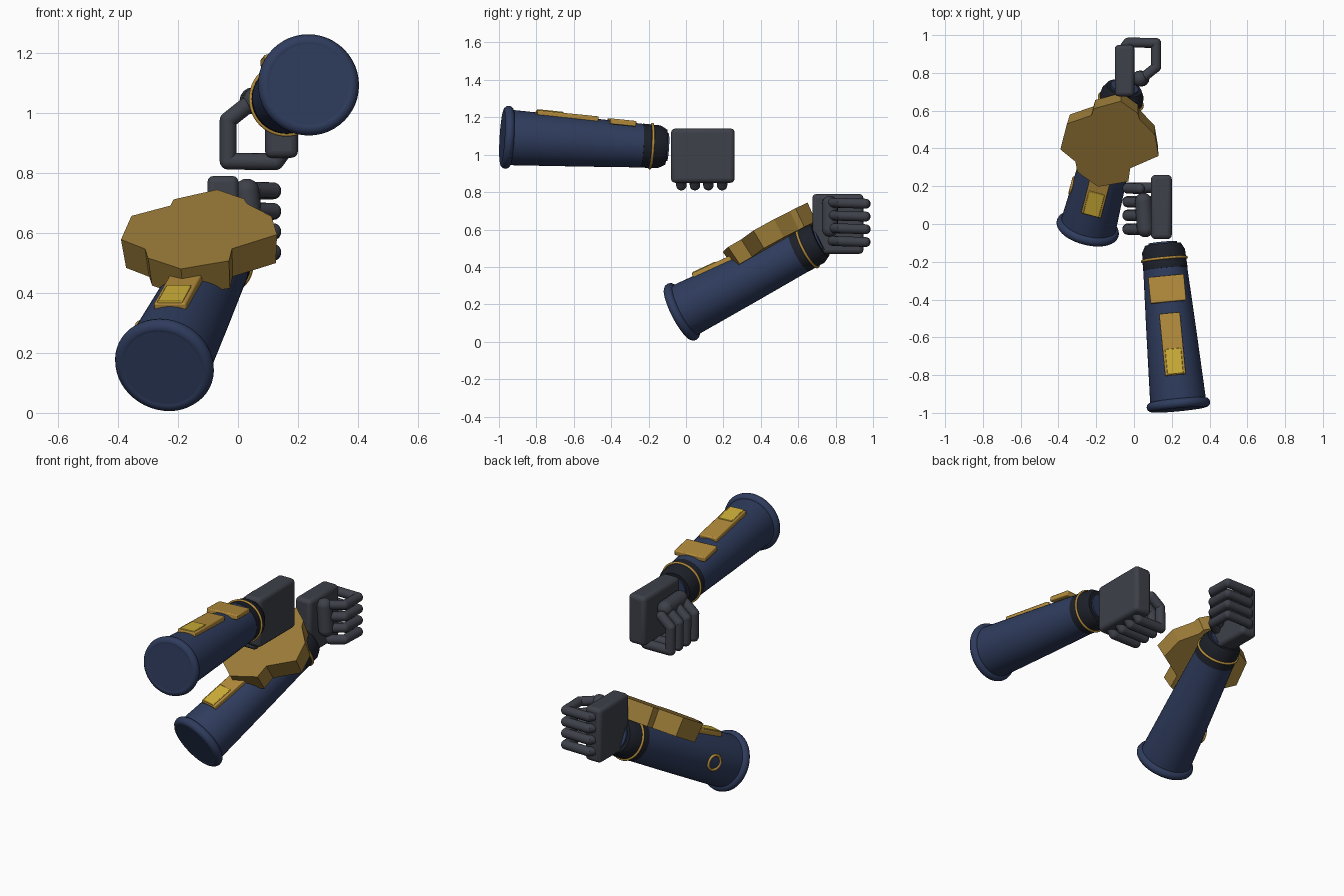
import bpy, bmesh, math
from mathutils import Vector, Matrix

if "Cube" in bpy.data.objects:
    bpy.data.objects.remove(bpy.data.objects["Cube"])


def material(name, rgb):
    m = bpy.data.materials.new(name)
    m.diffuse_color = (*rgb, 1)
    m.use_nodes = True
    m.node_tree.nodes["Principled BSDF"].inputs["Base Color"].default_value = m.diffuse_color
    return m


NAVY = material("navy", (0.028, 0.045, 0.11))
DARK = material("dark_cuff", (0.012, 0.014, 0.022))
GOLD = material("gold", (0.45, 0.26, 0.045))
BRONZE = material("bronze", (0.33, 0.20, 0.04))
YELLOW = material("yellow", (0.62, 0.43, 0.04))
GREY = material("glove", (0.048, 0.052, 0.068))


def finish(name, bm, mat, frame=None, smooth=True, bevel=0, segs=2):
    bmesh.ops.recalc_face_normals(bm, faces=bm.faces[:])
    me = bpy.data.meshes.new(name)
    bm.to_mesh(me)
    bm.free()
    ob = bpy.data.objects.new(name, me)
    bpy.context.collection.objects.link(ob)
    me.materials.append(mat)
    if frame is not None:
        ob.matrix_world = frame
    if bevel:
        b = ob.modifiers.new("bevel", 'BEVEL')
        b.width, b.segments = bevel, segs
    if smooth:
        bpy.ops.object.select_all(action='DESELECT')
        ob.select_set(True)
        bpy.context.view_layer.objects.active = ob
        bpy.ops.object.shade_smooth_by_angle(angle=math.radians(35))
    return ob


def lathe(name, profile, mat, frame, closed=False, n=48):
    """Spin (radius, distance along arm) points around local Y."""
    bm = bmesh.new()
    rings = [[bm.verts.new((r * math.cos(2 * math.pi * i / n), s, r * math.sin(2 * math.pi * i / n)))
              for i in range(n)] for r, s in profile]
    pairs = list(zip(rings, rings[1:])) + ([(rings[-1], rings[0])] if closed else [])
    for a, b in pairs:
        for i in range(n):
            j = (i + 1) % n
            bm.faces.new((a[i], a[j], b[j], b[i]))
    if not closed:
        bm.faces.new(rings[0])
        bm.faces.new(rings[-1])
    return finish(name, bm, mat, frame)


def ring(name, major, minor, s, mat, frame, n=48):
    prof = [(major + minor * math.cos(a * math.pi / 6), s + minor * math.sin(a * math.pi / 6)) for a in range(12)]
    return lathe(name, prof, mat, frame, True, n)


def box(name, size, center, mat, frame, tilt=0, bevel=0.006, segs=2):
    bm = bmesh.new()
    bmesh.ops.create_cube(bm, size=1, matrix=Matrix.Diagonal((*size, 1)))
    f = frame @ Matrix.Translation(center) @ Matrix.Rotation(tilt, 4, 'X')
    return finish(name, bm, mat, f, True, bevel, segs)


def chain(name, pts, r, mat, frame):
    """Round-jointed tube through the points."""
    bm = bmesh.new()
    pts = [Vector(p) for p in pts]
    for p in pts:
        bmesh.ops.create_uvsphere(bm, u_segments=16, v_segments=10, radius=r, matrix=Matrix.Translation(p))
    for a, b in zip(pts, pts[1:]):
        d = b - a
        m = Matrix.Translation((a + b) / 2) @ d.to_track_quat('Z', 'Y').to_matrix().to_4x4()
        bmesh.ops.create_cone(bm, cap_ends=True, segments=16, radius1=r, radius2=r, depth=d.length, matrix=m)
    return finish(name, bm, mat, frame)


def frame_from(x, y, z, origin):
    m = Matrix((x, y, z)).transposed().to_4x4()
    m.translation = origin
    return m


def arm(side, base, wrist):
    base, wrist = Vector(base), Vector(wrist)
    y = (wrist - base).normalized()
    x = y.cross(Vector((0, 0, 1))).normalized()
    f = frame_from(x, y, x.cross(y), base)
    # tapered sleeve with rolled end
    lathe(side + "_sleeve", [(0.145, -0.024), (0.148, 0.02), (0.132, 0.40), (0.116, 0.74)], NAVY, f)
    ring(side + "_sleeve_rim", 0.143, 0.026, 0.0, NAVY, f)
    # cuff, gold band and wrist stub
    lathe(side + "_cuff", [(0.10, 0.72), (0.118, 0.725), (0.114, 0.82), (0.095, 0.855)], DARK, f)
    lathe(side + "_wrist", [(0.075, 0.80), (0.075, 0.865)], NAVY, f)
    ring(side + "_band", 0.118, 0.007, 0.775, GOLD, f)
    # plates along the top of the sleeve
    box(side + "_long_plate", (0.11, 0.33, 0.03), (0, 0.315, 0.133), GOLD, f, -0.04)
    box(side + "_plate_inset", (0.085, 0.135, 0.03), (0, 0.222, 0.142), YELLOW, f, -0.04, 0.003)
    box(side + "_cross_plate", (0.19, 0.14, 0.03), (0, 0.61, 0.117), GOLD, f, -0.04)
    return f


def hand(side, center, finger_dir, curl_dir, scale):
    """Local axes: X finger direction, Y curl direction, Z across the knuckles."""
    fx, fy = Vector(finger_dir), Vector(curl_dir)
    f = frame_from(fx, fy, fx.cross(fy), center) @ Matrix.Scale(scale, 4)
    box(side + "_palm", (0.29, 0.11, 0.34), (0, 0, 0), GREY, f, 0, 0.022, 3)
    for i, w in enumerate((-0.115, -0.042, 0.03, 0.103)):
        chain(f"{side}_finger_{i + 1}",
              [(0.13, 0.0, w), (0.158, 0.02, w), (0.156, 0.178, w), (0.02, 0.178, w - 0.004), (-0.03, 0.115, w - 0.006)],
              0.028, GREY, f)
    chain(side + "_thumb", [(-0.045, 0.085, -0.115), (-0.045, 0.095, 0.03)], 0.045, GREY, f)


upper = arm("upper", (0.235, -0.957, 1.093), (0.16, -0.18, 1.045))
lower = arm("lower", (-0.245, -0.022, 0.16), (-0.07, 0.65, 0.505))
hand("upper", (0.145, 0.09, 0.995), (0, 0, -1), (-1, 0, 0), 1.0)
hand("lower", (-0.05, 0.812, 0.63), (0, 1, 0), (1, 0, 0), 0.94)

# thick lobed shield on the lower forearm, sides tapering inward
outline = [(-.39, .395), (-.355, .53), (-.225, .575), (-.215, .61), (-.07, .65), (.02, .585), (.03, .555),
           (.112, .47), (.13, .36), (-.02, .295), (-.03, .225), (-.19, .197), (-.30, .275), (-.31, .33)]
mid = Vector((-0.13, 0.42, 0.61))
normal = Vector((-0.07, -0.565, 1)).normalized()
bm = bmesh.new()
top = [Vector((x, y, 0.61 + 0.565 * (y - 0.42) + 0.07 * (x + 0.13))) for x, y in outline]
tv = [bm.verts.new(p) for p in top]
bv = [bm.verts.new(mid + (p - mid) * 0.96 - normal * 0.11) for p in top]
bm.faces.new(tv)
bm.faces.new(bv)
for i in range(len(tv)):
    j = (i + 1) % len(tv)
    bm.faces.new((tv[i], tv[j], bv[j], bv[i]))
finish("forearm_shield", bm, BRONZE, None, False)

# small ring set into the side of the lower sleeve
side = lower @ Matrix.Translation((-0.138, 0.22, 0.0)) @ Matrix.Rotation(math.radians(90), 4, 'Z')
ring("side_ring", 0.042, 0.008, 0.0, GOLD, side, 32)
